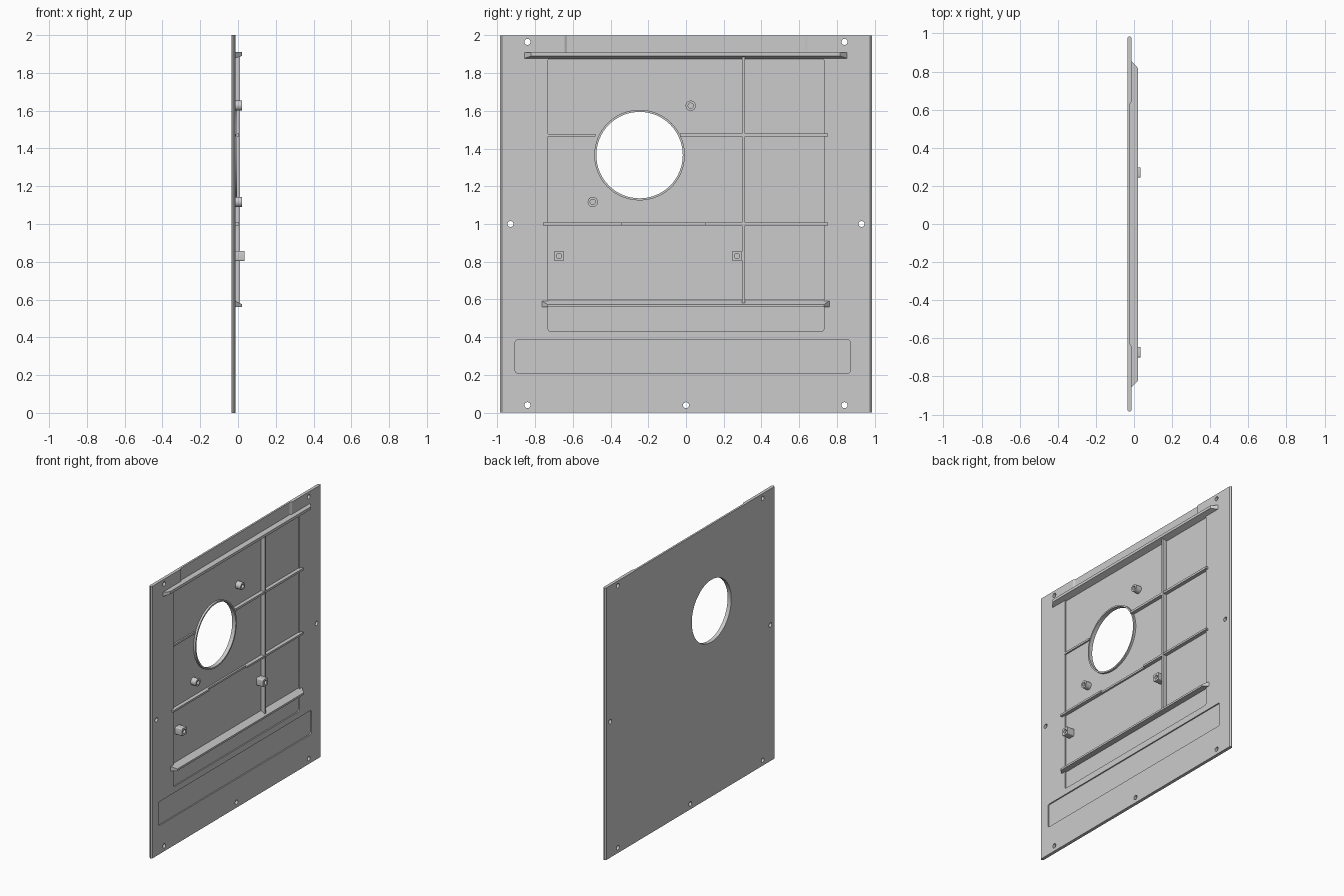
import bpy, bmesh, math
from mathutils import Vector

cube = bpy.data.objects.get("Cube")
if cube:
    bpy.data.objects.remove(cube, do_unlink=True)

GREY = (0.6, 0.6, 0.6, 1)
mat = bpy.data.materials.new("light grey")
mat.use_nodes = True
mat.diffuse_color = GREY
mat.node_tree.nodes["Principled BSDF"].inputs["Base Color"].default_value = GREY

BACK, FACE, FLOOR = -0.035, -0.012, -0.021


def loft(name, start, end):
    """Solid between two matching loops of points."""
    bm = bmesh.new()
    a = [bm.verts.new(p) for p in start]
    b = [bm.verts.new(p) for p in end]
    n = len(a)
    bm.faces.new(a)
    bm.faces.new(b[::-1])
    for i in range(n):
        bm.faces.new((a[i], b[i], b[(i + 1) % n], a[(i + 1) % n]))
    bmesh.ops.recalc_face_normals(bm, faces=bm.faces)
    me = bpy.data.meshes.new(name)
    bm.to_mesh(me)
    bm.free()
    me.materials.append(mat)
    ob = bpy.data.objects.new(name, me)
    bpy.context.collection.objects.link(ob)
    return ob


def along_x(name, pts, x0, x1):
    return loft(name, [(x0, y, z) for y, z in pts], [(x1, y, z) for y, z in pts])


def circle(y, z, r, n=24):
    return [(y + r * math.cos(math.tau * i / n), z + r * math.sin(math.tau * i / n))
            for i in range(n)]


def rounded(y0, y1, z0, z1, r, n=4):
    corners = ((y1 - r, z1 - r), (y0 + r, z1 - r), (y0 + r, z0 + r), (y1 - r, z0 + r))
    pts = []
    for k, (cy, cz) in enumerate(corners):
        for i in range(n + 1):
            t = math.pi / 2 * (k + i / n)
            pts.append((cy + r * math.cos(t), cz + r * math.sin(t)))
    return pts


def bar(name, y0, y1, z0, z1, top):
    return along_x(name, [(y0, z0), (y1, z0), (y1, z1), (y0, z1)], FLOOR - 0.004, top)


def cut(ob, cutters):
    """Subtract the cutters, bake the result and remove them."""
    for c in cutters:
        m = ob.modifiers.new("cut", "BOOLEAN")
        m.operation, m.object, m.solver = "DIFFERENCE", c, "EXACT"
    dg = bpy.context.evaluated_depsgraph_get()
    me = bpy.data.meshes.new_from_object(ob.evaluated_get(dg))
    ob.modifiers.clear()
    ob.data = me
    for c in cutters:
        bpy.data.objects.remove(c, do_unlink=True)


def smooth(ob):
    bpy.ops.object.select_all(action="DESELECT")
    ob.select_set(True)
    bpy.context.view_layer.objects.active = ob
    bpy.ops.object.shade_smooth_by_angle(angle=math.radians(30))


# Panel with bevelled side edges
e = 0.008
outline = [(BACK, -0.975), (BACK + e, -0.985), (FACE - e, -0.985), (FACE, -0.975),
           (FACE, 0.975), (FACE - e, 0.985), (BACK + e, 0.985), (BACK, 0.975)]
panel = loft("panel", [(x, y, 0) for x, y in outline], [(x, y, 2) for x, y in outline])

# Shallow pockets, large opening and screw holes
HOLE_Y, HOLE_Z = -0.246, 1.365
cutters = [along_x("pocket", rounded(-0.73, 0.73, 0.43, 1.88, 0.012), FLOOR, 0.1),
           along_x("lower_pocket", rounded(-0.905, 0.87, 0.21, 0.385, 0.012), FLOOR, 0.1)]
relief = [(FLOOR, -0.63), (FACE, -0.645), (0.1, -0.645),
          (0.1, 0.645), (FACE, 0.645), (FLOOR, 0.63)]
cutters.append(loft("top_relief", [(x, y, 1.9) for x, y in relief],
                    [(x, y, 2.1) for x, y in relief]))
cutters.append(along_x("opening", circle(HOLE_Y, HOLE_Z, 0.229, 64), -0.1, 0.1))
for y, z in ((-0.84, 1.965), (0.84, 1.965), (-0.93, 1.0), (0.93, 1.0),
             (-0.84, 0.04), (0, 0.04), (0.84, 0.04)):
    cutters.append(along_x("screw_hole", circle(y, z, 0.016), -0.1, 0.1))
cut(panel, cutters)
smooth(panel)

# Collar around the opening
collar = along_x("opening_collar", circle(HOLE_Y, HOLE_Z, 0.24, 64), FLOOR - 0.004, -0.006)
cut(collar, [along_x("bore", circle(HOLE_Y, HOLE_Z, 0.229, 64), -0.1, 0.1)])
smooth(collar)


# Wedge flanges with slanted ends
def flange(name, y0, y1, section, slant):
    base = FLOOR - 0.004
    tip = 0.022

    def end(y, s):
        return [(x, y + s * (x - base) / (tip - base), z)
                for x, z in zip((base, tip, tip, base), section)]
    return loft(name, end(y0, slant), end(y1, -slant))


flange("top_flange", -0.87, 0.867, (1.873, 1.89, 1.91, 1.91), 0.05)
flange("lower_flange", -0.775, 0.772, (0.56, 0.56, 0.574, 0.6), 0.04)

# Thin stiffening ribs
bar("vertical_rib", 0.297, 0.313, 0.58, 1.885, 0.01)
bar("upper_rib_right", -0.73, HOLE_Y - 0.233, 1.463, 1.477, -0.01)
bar("upper_rib_left", HOLE_Y + 0.214, 0.752, 1.463, 1.479, 0.006)
bar("middle_rib_right", -0.757, -0.34, 0.993, 1.007, 0.006)
bar("middle_rib_centre", -0.34, 0.1, 0.993, 1.007, -0.008)
bar("middle_rib_left", 0.1, 0.752, 0.993, 1.007, 0.006)

# Hollow mounting posts: two round, two square
for name, y, z, round_post in (("upper_round_post", 0.025, 1.627, True),
                               ("lower_round_post", -0.494, 1.117, True),
                               ("right_square_post", -0.673, 0.83, False),
                               ("left_square_post", 0.27, 0.83, False)):
    h = 0.027
    shape = circle(y, z, h) if round_post else rounded(y - h, y + h, z - h, z + h, 0.008)
    post = along_x(name, shape, FLOOR - 0.004, 0.022 if round_post else 0.035)
    cut(post, [along_x("bore", circle(y, z, 0.014), FLOOR + 0.002, 0.1)])
    smooth(post)
